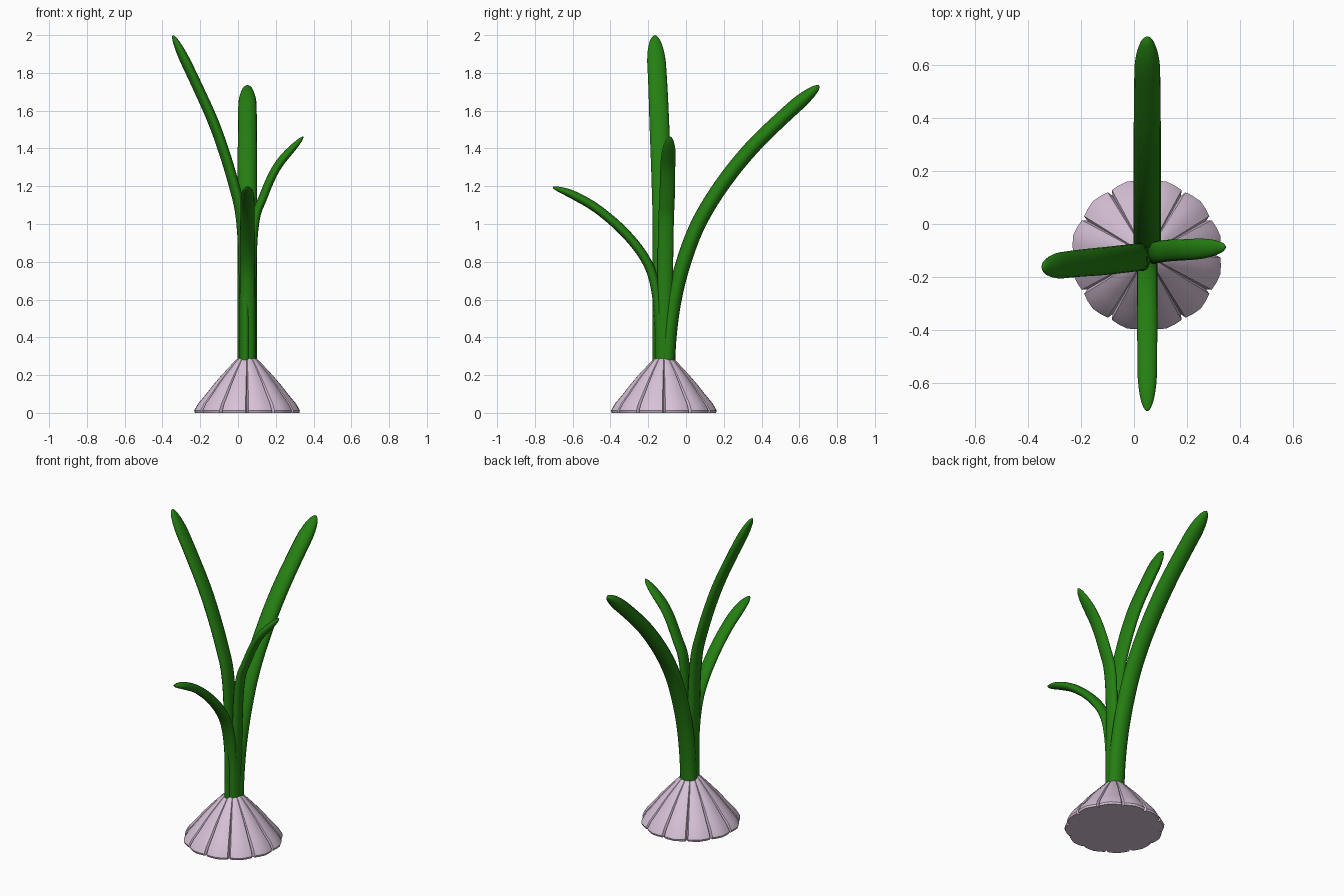
import bpy, bmesh, math
from mathutils import Vector

if "Cube" in bpy.data.objects:
    bpy.data.objects.remove(bpy.data.objects["Cube"])


def material(name, rgb):
    m = bpy.data.materials.new(name)
    m.diffuse_color = (*rgb, 1)
    m.use_nodes = True
    m.node_tree.nodes["Principled BSDF"].inputs["Base Color"].default_value = m.diffuse_color
    return m


GREEN = material("leaf green", (0.018, 0.21, 0.006))
PALE = material("pale lilac", (0.68, 0.54, 0.68))
CX, CY = 0.048, -0.117


def loft(name, rings, mat, angle):
    # Skin a list of closed rings and cap both ends
    bm = bmesh.new()
    vs = [[bm.verts.new(p) for p in r] for r in rings]
    n = len(vs[0])
    for a, b in zip(vs, vs[1:]):
        for i in range(n):
            j = (i + 1) % n
            bm.faces.new((a[i], a[j], b[j], b[i]))
    bm.faces.new(vs[0][::-1])
    bm.faces.new(vs[-1])
    bmesh.ops.recalc_face_normals(bm, faces=bm.faces)
    me = bpy.data.meshes.new(name)
    bm.to_mesh(me)
    bm.free()
    ob = bpy.data.objects.new(name, me)
    bpy.context.collection.objects.link(ob)
    me.materials.append(mat)
    bpy.ops.object.select_all(action='DESELECT')
    ob.select_set(True)
    bpy.context.view_layer.objects.active = ob
    bpy.ops.object.shade_smooth_by_angle(angle=math.radians(angle))
    return ob


def spline(pts, steps=7):
    # Catmull-Rom curve through the control points
    p = [Vector(q) for q in pts]
    p = [2 * p[0] - p[1]] + p + [2 * p[-1] - p[-2]]
    out = []
    for i in range(1, len(p) - 2):
        a, b, c, d = p[i - 1:i + 3]
        for k in range(steps):
            t = k / steps
            out.append(0.5 * (2 * b + (c - a) * t + (2 * a - 5 * b + 4 * c - d) * t * t
                              + (3 * b - a - 3 * c + d) * t ** 3))
    return out + [p[-2]]


def leaf(name, pts, width, thick, tip=0.17):
    path = spline(pts)
    # Insert extra points close to the end for a rounded tip
    last, prev = path[-1], path[-2]
    path[-1:] = [prev.lerp(last, t) for t in (0.3, 0.55, 0.75, 0.9, 1.0)]
    flat = Vector((pts[-1][0] - pts[0][0], pts[-1][1] - pts[0][1], 0))
    side = Vector((-flat.y, flat.x, 0)).normalized()
    dist = [0.0] * len(path)
    for i in range(len(path) - 2, -1, -1):
        dist[i] = dist[i + 1] + (path[i + 1] - path[i]).length
    rings = []
    for i, p in enumerate(path):
        tan = (path[min(i + 1, len(path) - 1)] - path[max(i - 1, 0)]).normalized()
        nor = tan.cross(side).normalized()
        u = min(dist[i] / tip, 1)
        s = max(math.sqrt(1 - (1 - u) ** 2), 0.12) * (1 - 0.08 * (1 - min(dist[i] / 0.5, 1)))
        rings.append([p + side * (math.cos(a) * width * s / 2) + nor * (math.sin(a) * thick * s / 2)
                      for a in (2 * math.pi * k / 16 for k in range(16))])
    return loft(name, rings, GREEN, 60)


# Bulb: twelve petal segments parted by narrow grooves
profile = [(0.0, 0.283), (0.012, 0.287), (0.05, 0.265), (0.10, 0.222), (0.15, 0.182),
           (0.20, 0.138), (0.24, 0.100), (0.28, 0.062), (0.29, 0.045)]
section = [(0, 0.90), (1.8, 0.968), (8, 0.985), (15, 1.0), (22, 0.985), (28.2, 0.968)]
rings = []
for z, r in profile:
    rings.append([(CX + r * f * math.cos(math.radians(30 * k + d)),
                   CY + r * f * math.sin(math.radians(30 * k + d)), z)
                  for k in range(12) for d, f in section])
loft("bulb", rings, PALE, 30)

# Leaves, each a flattened tube along a curved path
leaf("left_leaf", [(0.035, -0.125, 0.2), (0.035, -0.125, 0.6), (0.02, -0.125, 1.0), (-0.025, -0.13, 1.22),
                   (-0.115, -0.14, 1.5), (-0.225, -0.15, 1.75), (-0.345, -0.165, 1.998)], 0.105, 0.057)
leaf("right_leaf", [(0.073, -0.112, 0.2), (0.073, -0.11, 0.7), (0.088, -0.106, 1.0), (0.132, -0.10, 1.14),
                    (0.212, -0.096, 1.31), (0.345, -0.086, 1.462)], 0.083, 0.047)
leaf("front_leaf", [(0.05, -0.14, 0.2), (0.05, -0.143, 0.5), (0.05, -0.17, 0.70), (0.05, -0.225, 0.83),
                    (0.05, -0.33, 0.96), (0.05, -0.47, 1.08), (0.05, -0.60, 1.155),
                    (0.05, -0.705, 1.195)], 0.078, 0.05)
leaf("back_leaf", [(0.05, -0.10, 0.2), (0.05, -0.09, 0.4), (0.05, -0.063, 0.6), (0.05, -0.012, 0.8),
                   (0.05, 0.065, 1.0), (0.05, 0.185, 1.2), (0.05, 0.345, 1.4), (0.05, 0.54, 1.59),
                   (0.05, 0.705, 1.732)], 0.103, 0.08)
